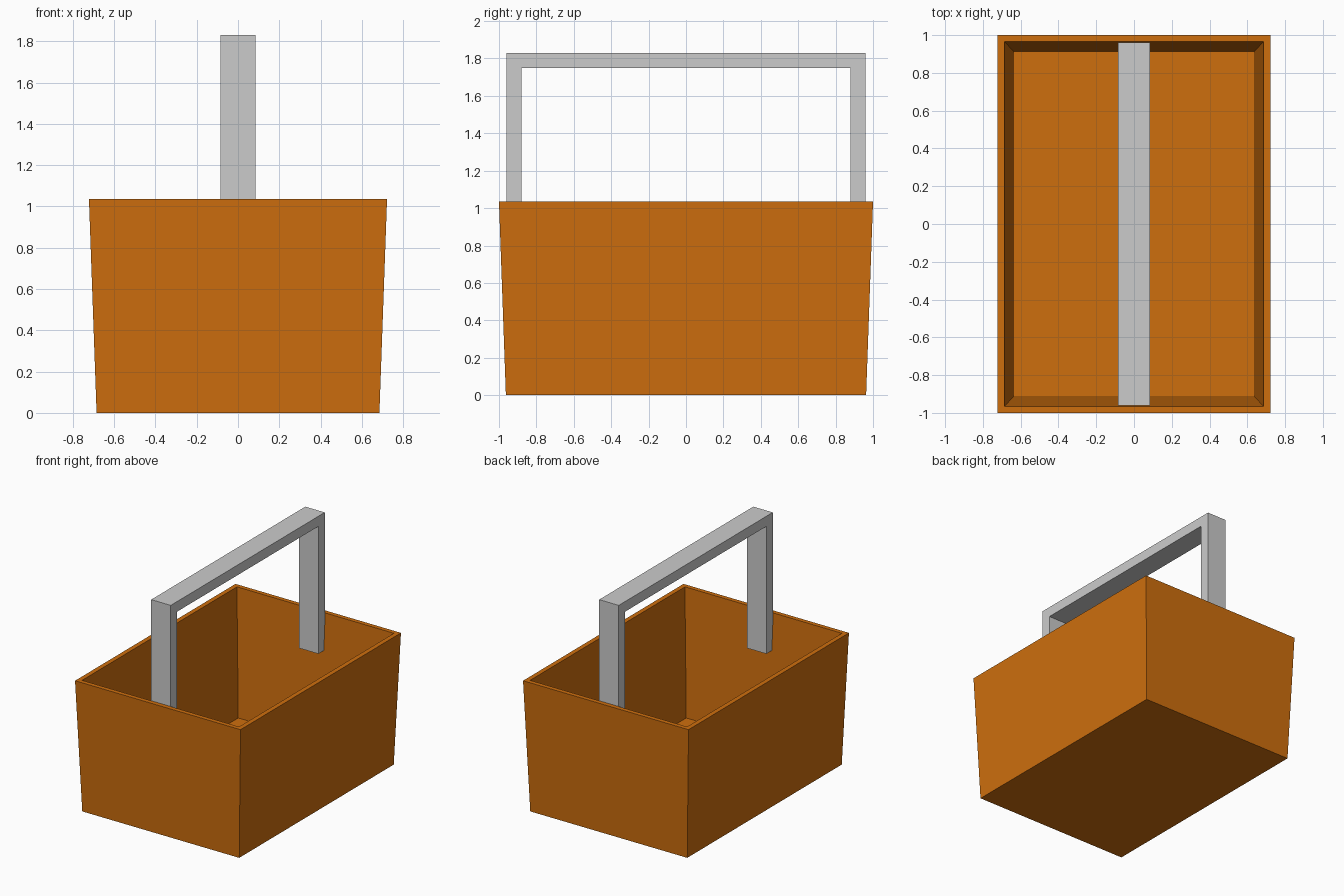
import bpy, bmesh

if "Cube" in bpy.data.objects:
    bpy.data.objects.remove(bpy.data.objects["Cube"])

def make_object(name, bm):
    bmesh.ops.recalc_face_normals(bm, faces=bm.faces)
    me = bpy.data.meshes.new(name)
    bm.to_mesh(me)
    bm.free()
    ob = bpy.data.objects.new(name, me)
    bpy.context.collection.objects.link(ob)
    return ob

# Basket body: four rectangular rings, outer bottom -> outer rim -> inner rim -> floor
RINGS = [(0.685, 0.963, 0), (0.722, 1.0, 1.035), (0.685, 0.965, 1.035), (0.635, 0.91, 0.035)]
bm = bmesh.new()
loops = [[bm.verts.new((sx * hx, sy * hy, z)) for sx, sy in ((-1, -1), (1, -1), (1, 1), (-1, 1))]
         for hx, hy, z in RINGS]
for a, b in zip(loops, loops[1:]):
    for i in range(4):
        j = (i + 1) % 4
        bm.faces.new((a[i], a[j], b[j], b[i]))
bm.faces.new(loops[0][::-1])
bm.faces.new(loops[-1])
basket = make_object("basket_body", bm)

orange = bpy.data.materials.new("orange")
orange.diffuse_color = (0.616, 0.157, 0.0043, 1)
orange.use_nodes = True
orange.node_tree.nodes["Principled BSDF"].inputs["Base Color"].default_value = orange.diffuse_color
basket.data.materials.append(orange)

# Carrying handle: U-shaped side profile, legs reaching inside the basket
W, LEG_END = 0.085, 0.745
PROFILE = [(-0.96, LEG_END), (-0.96, 1.83), (0.96, 1.83), (0.96, LEG_END),
           (0.88, LEG_END), (0.88, 1.75), (-0.88, 1.75), (-0.88, LEG_END)]
bm = bmesh.new()
face = bm.faces.new([bm.verts.new((-W, y, z)) for y, z in PROFILE])
ext = bmesh.ops.extrude_face_region(bm, geom=[face], use_keep_orig=True)
bmesh.ops.translate(bm, vec=(2 * W, 0, 0),
                    verts=[v for v in ext["geom"] if isinstance(v, bmesh.types.BMVert)])
make_object("handle", bm)
